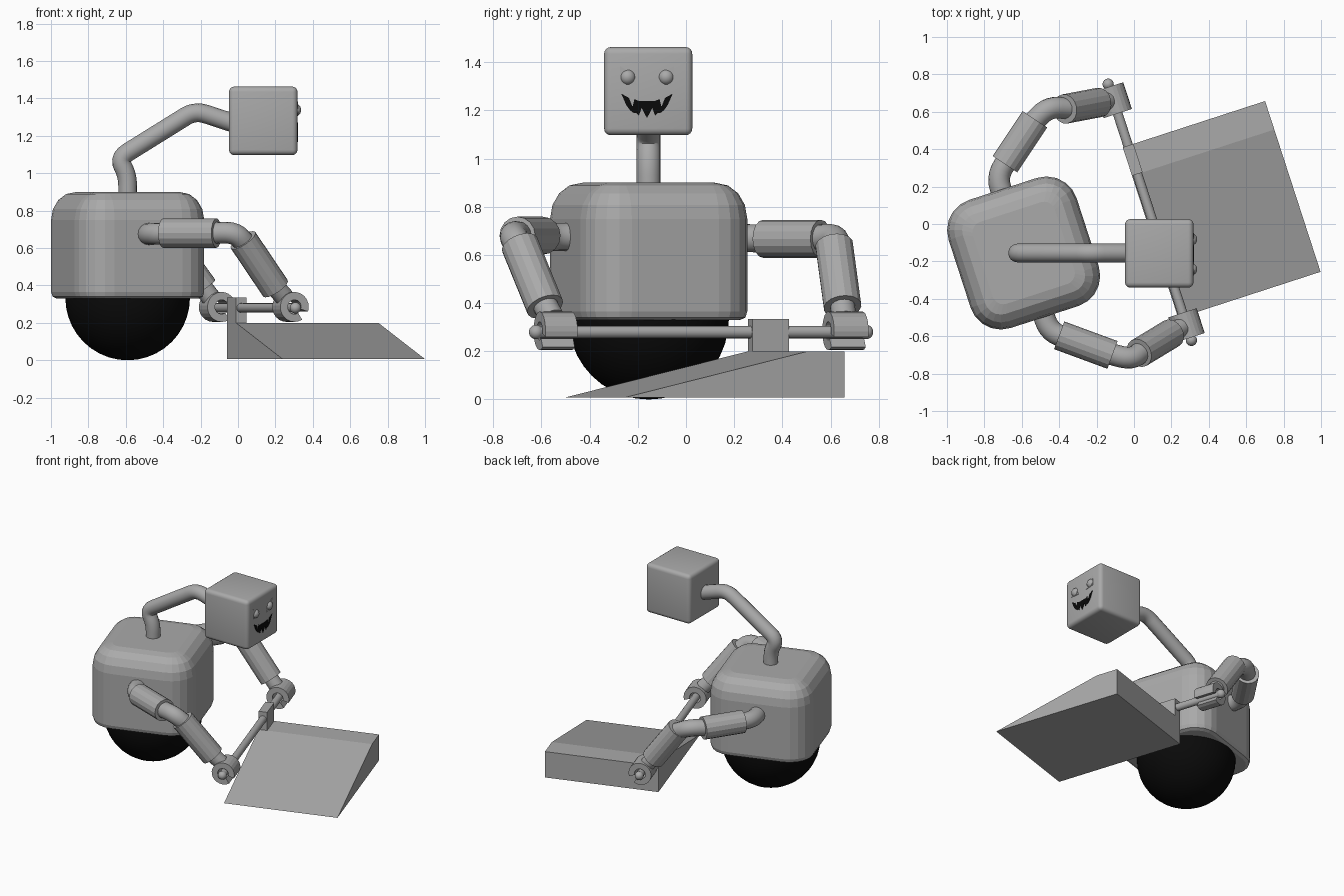
import bpy, bmesh, math
from mathutils import Vector, Matrix

if "Cube" in bpy.data.objects:
    bpy.data.objects.remove(bpy.data.objects["Cube"])

def mat(name, c):
    m = bpy.data.materials.new(name)
    m.diffuse_color = (*c, 1)
    m.use_nodes = True
    m.node_tree.nodes["Principled BSDF"].inputs["Base Color"].default_value = m.diffuse_color
    return m
GREY = mat("grey metal", (0.4, 0.4, 0.4))
BLACK = mat("black rubber", (0.003, 0.003, 0.003))

# Chassis directions, turned 18 degrees: U points forward, V along the push rod
A = math.radians(18)
U = Vector((math.cos(A), math.sin(A), 0))
V = Vector((math.sin(A), -math.cos(A), 0))
O = Vector((-0.06, 0.41, 0))
Z = Vector((0, 0, 1))
def P(u, v, z):
    return O + U * u + V * v + Z * z

def finish(name, bm, m=GREY, smooth=None):
    bmesh.ops.recalc_face_normals(bm, faces=bm.faces)
    me = bpy.data.meshes.new(name)
    bm.to_mesh(me)
    bm.free()
    ob = bpy.data.objects.new(name, me)
    bpy.context.collection.objects.link(ob)
    me.materials.append(m)
    if smooth:
        bpy.ops.object.select_all(action='DESELECT')
        ob.select_set(True)
        bpy.context.view_layer.objects.active = ob
        bpy.ops.object.shade_smooth_by_angle(angle=math.radians(smooth))
    return ob

def prism(name, pts, vec, m=GREY):
    bm = bmesh.new()
    f = bm.faces.new([bm.verts.new(p) for p in pts])
    r = bmesh.ops.extrude_face_region(bm, geom=[f], use_keep_orig=True)
    bmesh.ops.translate(bm, vec=vec, verts=[g for g in r["geom"] if isinstance(g, bmesh.types.BMVert)])
    return finish(name, bm, m)

def cyl(name, a, b, r, sides=16, smooth=None):
    a, b = Vector(a), Vector(b)
    bm = bmesh.new()
    mx = Matrix.Translation((a + b) / 2) @ (b - a).to_track_quat('Z', 'Y').to_matrix().to_4x4()
    bmesh.ops.create_cone(bm, cap_ends=True, segments=sides, radius1=r, radius2=r,
                          depth=(b - a).length, matrix=mx)
    return finish(name, bm, GREY, smooth)

def ball(name, c, r, m=GREY, seg=24):
    bm = bmesh.new()
    bmesh.ops.create_uvsphere(bm, u_segments=seg, v_segments=seg // 2, radius=r,
                              matrix=Matrix.Translation(c))
    return finish(name, bm, m, 60)

def tube(name, pts, r, bend):
    # bent pipe: straight runs joined by rounded corners
    pts = [Vector(p) for p in pts]
    path = [pts[0]]
    for p, c, n in zip(pts, pts[1:], pts[2:]):
        a = c + (p - c).normalized() * min(bend, (p - c).length * 0.5)
        b = c + (n - c).normalized() * min(bend, (n - c).length * 0.5)
        path += [a * (1 - t) ** 2 + c * 2 * t * (1 - t) + b * t * t for t in [i / 5 for i in range(6)]]
    path.append(pts[-1])
    bm = bmesh.new()
    rings, q, last = [], None, None
    for i, p in enumerate(path):
        d = (path[min(i + 1, len(path) - 1)] - path[max(i - 1, 0)]).normalized()
        q = d.to_track_quat('Z', 'Y') if q is None else last.rotation_difference(d) @ q
        last = d
        rings.append([bm.verts.new(p + q @ Vector((r * math.cos(k * math.tau / 16),
                      r * math.sin(k * math.tau / 16), 0))) for k in range(16)])
    for a, b in zip(rings, rings[1:]):
        for k in range(16):
            bm.faces.new((a[k], a[k - 1], b[k - 1], b[k]))
    bm.faces.new(rings[0])
    bm.faces.new(rings[-1])
    return finish(name, bm, GREY, 50)

# Ball wheel
C = Vector((-0.59, -0.155, 0))
ball("ball_wheel", C + Z * 0.333, 0.333, BLACK, 40)

# Body: stacked rounded squares, wide soft shoulder, small bottom edge
bm = bmesh.new()
levels = [(0.33, 0.03), (0.34, 0.008), (0.365, 0)]
levels += [(0.75 + 0.15 * math.sin(t), 0.13 * (1 - math.cos(t))) for t in [i * math.pi / 8 for i in range(5)]]
rings = []
for z, inset in levels:
    h, r = 0.36 - inset, max(0.06, 0.17 - inset)
    ring = []
    for k in range(4):
        for j in range(6):
            t = (k + j / 5) * math.pi / 2
            cx = (h - r) * (1 if k in (0, 3) else -1)
            cy = (h - r) * (1 if k < 2 else -1)
            ring.append(bm.verts.new(C + U * (cx + r * math.cos(t)) - V * (cy + r * math.sin(t)) + Z * z))
    rings.append(ring)
for a, b in zip(rings, rings[1:]):
    for k in range(24):
        bm.faces.new((a[k - 1], a[k], b[k], b[k - 1]))
bm.faces.new(rings[0])
bm.faces.new(rings[-1])
finish("body", bm)

# Neck
tube("neck", [(x, -0.155, z) for x, z in
     [(-0.59, 0.86), (-0.59, 0.99), (-0.64, 1.08), (-0.23, 1.335), (0.0, 1.26)]], 0.05, 0.06)

# Head
bm = bmesh.new()
bmesh.ops.create_cube(bm, size=0.366, matrix=Matrix.Translation((0.135, -0.157, 1.28)))
bmesh.ops.bevel(bm, geom=bm.edges[:], offset=0.028, segments=4, profile=0.5, affect='EDGES')
finish("head", bm, GREY, 35)

# Face: eyes with slanted plates, and a jagged grin
FX = 0.317
for s, n in ((-1, "left"), (1, "right")):
    y = -0.162 + s * 0.08
    ball("eye_" + n, (FX - 0.012, y, 1.338), 0.033)
    prism("eye_plate_" + n, [(FX, y + s * a, b) for a, b in
          [(0.033, 1.384), (0.03, 1.312), (-0.038, 1.306), (-0.022, 1.352)]], (0.004, 0, 0))
half = [(0, 1.168), (0.022, 1.21), (0.034, 1.178), (0.045, 1.19), (0.056, 1.19), (0.07, 1.2),
        (0.086, 1.222), (0.107, 1.27), (0.075, 1.252), (0.06, 1.215), (0.052, 1.247), (0.035, 1.24)]
mouth = half + [(-a, b) for a, b in reversed(half[1:])]
prism("mouth", [(FX, -0.162 + a, b) for a, b in mouth], (0.004, 0, 0), BLACK)

# Ramp-shaped plough with bracket block
prism("plough", [P(0, v, z) for v, z in [(0, 0.008), (0, 0.2), (0.16, 0.2), (0.96, 0.008)]], U * 0.8)
prism("bracket", [P(0, v, z) for v, z in [(0, 0.19), (0, 0.335), (0.16, 0.335), (0.16, 0.19)]], U * 0.06)

# Push rod with rounded ends
RZ = 0.28
cyl("push_rod", P(0.03, -0.35, RZ), P(0.03, 1.1, RZ), 0.026, 16, 40)
for v, n in ((-0.345, "left"), (1.095, "right")):
    ball("rod_end_" + n, P(0.03, v, RZ), 0.03)

# Clamp hands: thick C rings around the rod, open towards the lower front
def clamp(name, v0, v1):
    angs = [math.radians(-18 + i * 320 / 20) for i in range(21)]
    pts = [(0.08, t) for t in angs] + [(0.038, t) for t in reversed(angs)]
    prism(name, [P(0.03 + r * math.cos(t), v0, RZ + 0.005 + r * math.sin(t)) for r, t in pts], V * (v1 - v0))
clamp("hand_left", -0.33, -0.18)
clamp("hand_right", 0.94, 1.08)

# Arms: shoulder pipe, upper arm, elbow pipe, forearm, wrist
def arm(n, root, corner, up0, up1, elbow, fo0, fo1, hand):
    up0, up1, fo0, fo1, hand = map(Vector, (up0, up1, fo0, fo1, hand))
    tube("shoulder_" + n, [root, corner, up0.lerp(up1, 0.2)], 0.058, 0.07)
    cyl("upper_arm_" + n, up0, up1, 0.079)
    tube("elbow_" + n, [up1.lerp(up0, 0.1), elbow, fo0.lerp(fo1, 0.1)], 0.058, 0.07)
    cyl("forearm_" + n, fo0, fo1, 0.079)
    cyl("wrist_" + n, fo1.lerp(fo0, 0.1), hand, 0.052, 16, 40)
arm("right", (-0.51, -0.40, 0.675), (-0.455, -0.575, 0.675), (-0.40, -0.595, 0.68), (-0.115, -0.70, 0.68),
    (-0.015, -0.725, 0.685), (0.027, -0.69, 0.642), (0.20, -0.585, 0.385), (0.25, -0.555, 0.335))
arm("left", (-0.69, 0.12, 0.67), (-0.735, 0.255, 0.67), (-0.69, 0.32, 0.667), (-0.53, 0.56, 0.667),
    (-0.46, 0.625, 0.675), (-0.37, 0.615, 0.642), (-0.185, 0.65, 0.385), (-0.145, 0.657, 0.335))
